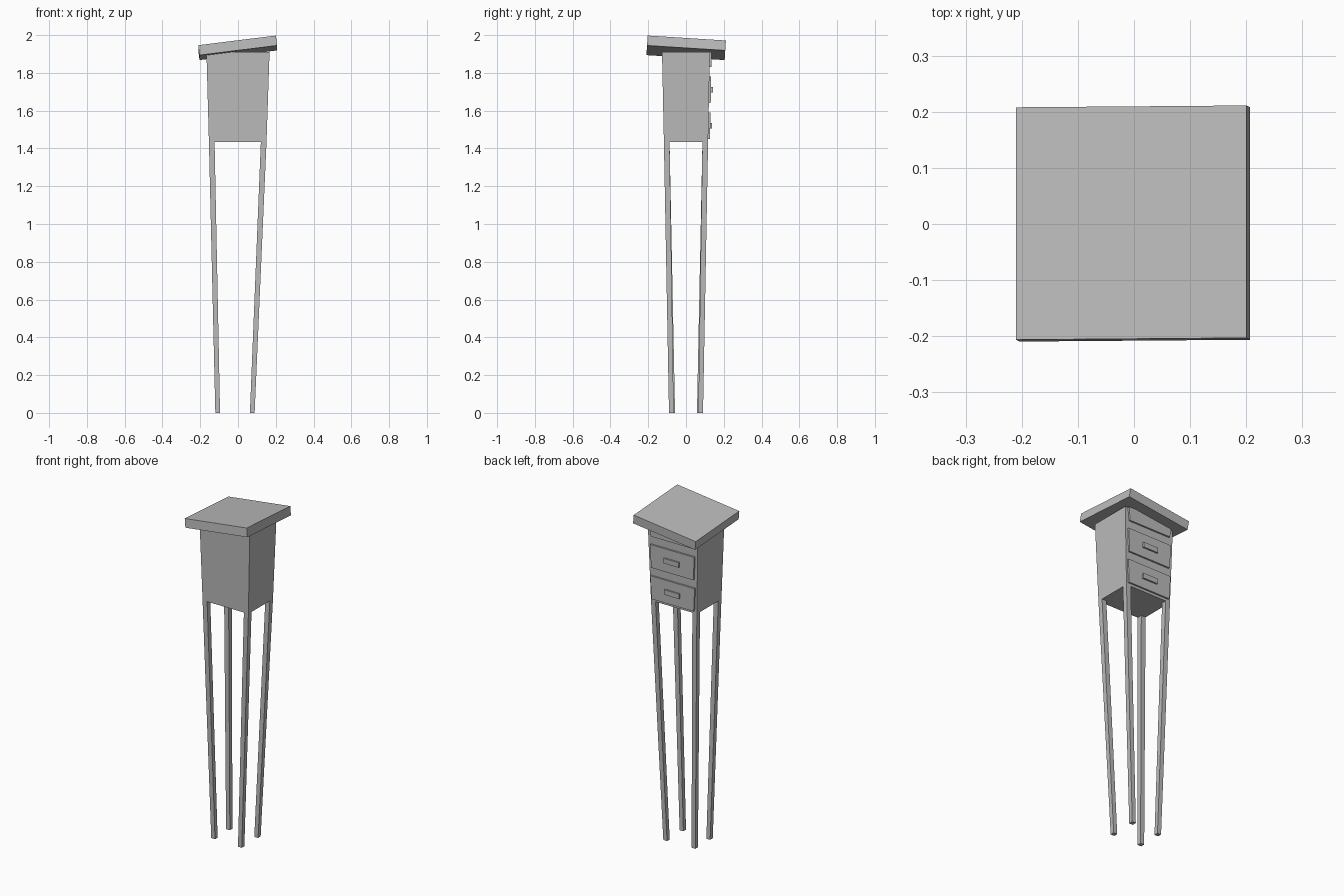
import bpy, bmesh
from mathutils import Matrix, Vector

cube = bpy.data.objects.get("Cube")
if cube:
    bpy.data.objects.remove(cube, do_unlink=True)

grey = bpy.data.materials.new("plain grey")
grey.use_nodes = True
grey.diffuse_color = (0.5, 0.5, 0.5, 1)
grey.node_tree.nodes["Principled BSDF"].inputs["Base Color"].default_value = (0.5, 0.5, 0.5, 1)

BASE, TOP = 1.435, 1.91          # heights of the cabinet floor and top


def loft(name, low, high):
    """Six-sided block between two level rectangles (x0, x1, y0, y1, z)."""
    bm = bmesh.new()
    rings = [[bm.verts.new(p) for p in ((x0, y0, z), (x1, y0, z), (x1, y1, z), (x0, y1, z))]
             for x0, x1, y0, y1, z in (low, high)]
    bm.faces.new(rings[0][::-1])
    bm.faces.new(rings[1])
    for i in range(4):
        j = (i + 1) % 4
        bm.faces.new((rings[0][i], rings[0][j], rings[1][j], rings[1][i]))
    return finish(name, bm)


def finish(name, bm):
    bmesh.ops.recalc_face_normals(bm, faces=bm.faces)
    mesh = bpy.data.meshes.new(name)
    bm.to_mesh(mesh)
    bm.free()
    mesh.materials.append(grey)
    obj = bpy.data.objects.new(name, mesh)
    bpy.context.collection.objects.link(obj)
    return obj


def back_y(z):
    """Depth of the leaning drawer face at a height."""
    return 0.117 + (z - BASE) / (TOP - BASE) * 0.009


# Tapered cabinet
loft("cabinet", (-0.154, 0.151, -0.117, 0.117, BASE), (-0.167, 0.167, -0.127, 0.126, TOP))

# Splayed legs: outer corner at the foot and under the cabinet
for side, sx, foot_x, hip_x, foot_y in (("right", -1, 0.12, 0.154, 0.083),
                                        ("left", 1, 0.088, 0.151, 0.09)):
    for end, sy in (("front", -1), ("back", 1)):
        def square(x, y, w, z):
            xs = sorted((sx * x, sx * (x - w)))
            ys = sorted((sy * y, sy * (y - w)))
            return (*xs, *ys, z)
        loft(f"{end}_{side}_leg", square(foot_x, foot_y, 0.025, 0),
             square(hip_x, 0.117, 0.03, BASE))

# Drawers and handles on the back face
for name, z0, z1 in (("lower", 1.45, 1.59), ("middle", 1.64, 1.78), ("upper", 1.83, TOP)):
    def slab(half, depth, z, inset=0.01):
        y = back_y(z)
        return (-half, half, y - inset, y + depth, z)
    loft(f"{name}_drawer", slab(0.14, 0.01, z0), slab(0.148, 0.01, z1))
    if name != "upper":
        mid = (z0 + z1) / 2
        loft(f"{name}_handle", slab(0.05, 0.02, mid - 0.015), slab(0.05, 0.02, mid + 0.015))

# Crooked table top
thick = 0.053
tilt = Matrix.Rotation(-0.063, 4, 'X') @ Matrix.Rotation(-0.124, 4, 'Y')
centre = Vector((-0.005, 0.0025, 1.959)) - tilt.to_3x3() @ Vector((0, 0, thick / 2))
bm = bmesh.new()
bmesh.ops.create_cube(bm, size=1, matrix=Matrix.Translation(centre) @ tilt
                      @ Matrix.Diagonal((0.414, 0.415, thick, 1)))
finish("table_top", bm)
